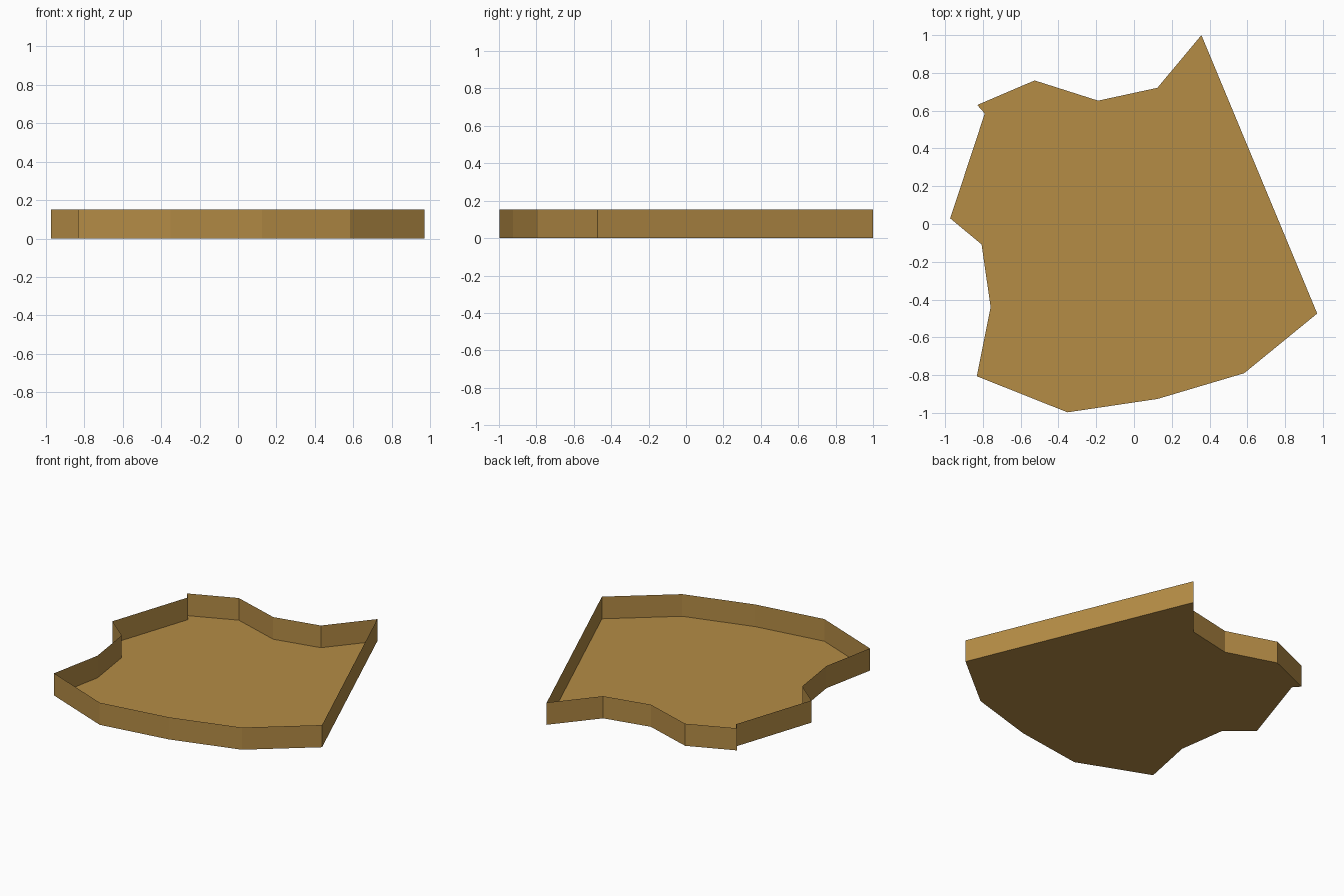
import bpy, bmesh

if "Cube" in bpy.data.objects:
    bpy.data.objects.remove(bpy.data.objects["Cube"])

HEIGHT = 0.152
# Outline of the tray seen from above, counter-clockwise
OUTLINE = [(0.357, 1.0), (0.124, 0.721), (-0.19, 0.653), (-0.526, 0.76),
           (-0.83, 0.63), (-0.79, 0.585), (-0.973, 0.03), (-0.807, -0.108),
           (-0.759, -0.44), (-0.832, -0.806), (-0.352, -0.997), (0.125, -0.926),
           (0.583, -0.79), (0.97, -0.474)]

tan = bpy.data.materials.new("tan")
tan.diffuse_color = (0.46, 0.262, 0.06, 1)
tan.use_nodes = True
tan.node_tree.nodes["Principled BSDF"].inputs["Base Color"].default_value = tan.diffuse_color


def add_object(name, bm):
    mesh = bpy.data.meshes.new(name)
    bm.to_mesh(mesh)
    bm.free()
    mesh.materials.append(tan)
    obj = bpy.data.objects.new(name, mesh)
    bpy.context.collection.objects.link(obj)


# Open tray: flat floor with a thin upright wall around its edge
bm = bmesh.new()
low = [bm.verts.new((x, y, 0)) for x, y in OUTLINE]
high = [bm.verts.new((x, y, HEIGHT)) for x, y in OUTLINE]
bm.faces.new(low[::-1])
for i in range(len(low)):
    j = (i + 1) % len(low)
    bm.faces.new((low[i], low[j], high[j], high[i]))
add_object("open_tray", bm)
